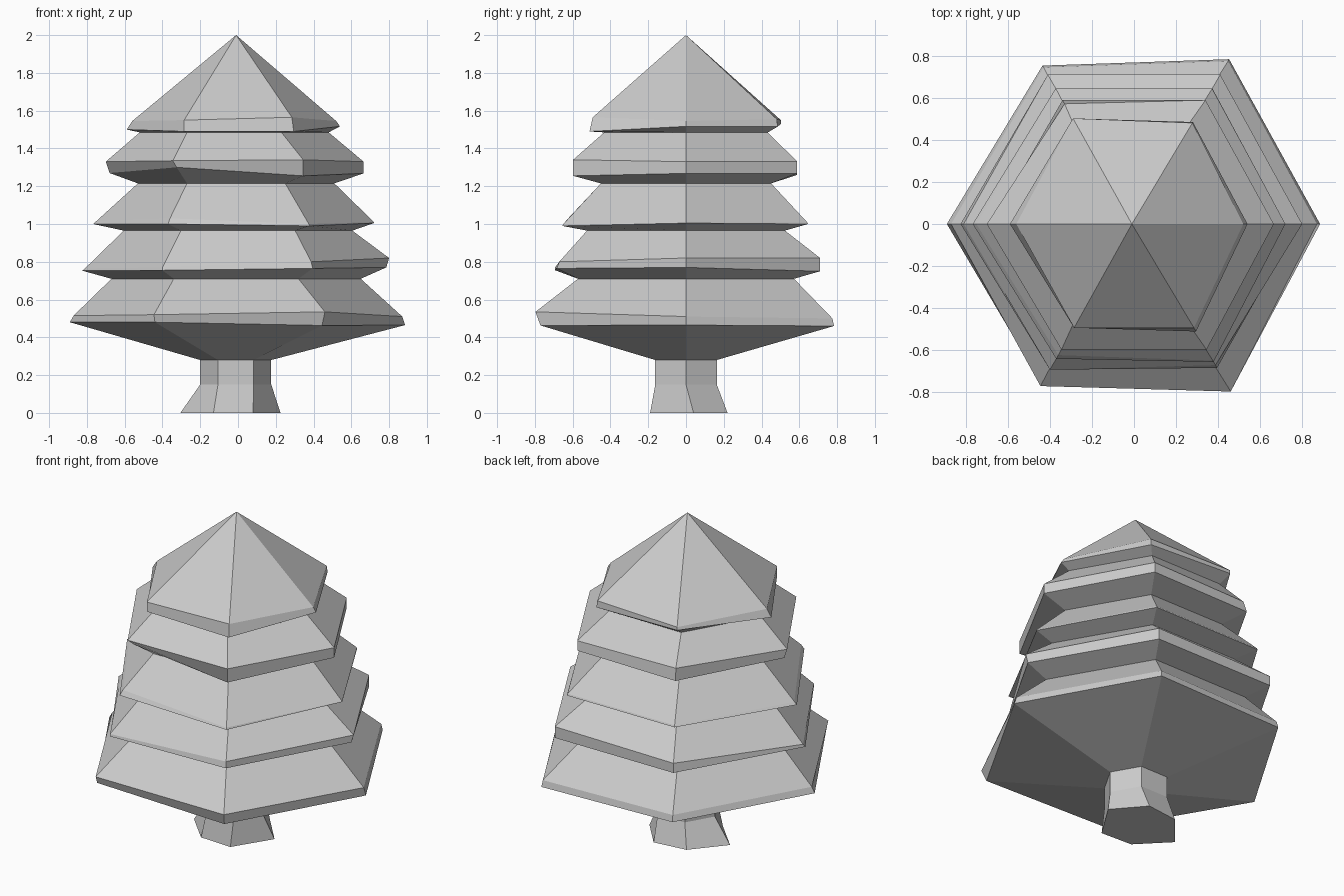
import bpy, bmesh
from math import cos, sin, radians

SIDES = 6


def ring(radii, heights, cx=0.0):
    """Six points round the axis; radii and heights may be one number or six."""
    r = radii if isinstance(radii, list) else [radii] * SIDES
    z = heights if isinstance(heights, list) else [heights] * SIDES
    return [(cx + r[i] * cos(radians(60 * i)), r[i] * sin(radians(60 * i)), z[i])
            for i in range(SIDES)]


def loft(name, rings, apex=None):
    """Skin a stack of rings; the last end is capped, the first meets an apex or a cap."""
    bm = bmesh.new()
    loops = [[bm.verts.new(p) for p in r] for r in rings]
    for a, b in zip(loops, loops[1:]):
        for i in range(SIDES):
            j = (i + 1) % SIDES
            bm.faces.new((a[i], a[j], b[j], b[i]))
    if apex:
        tip = bm.verts.new(apex)
        for i in range(SIDES):
            bm.faces.new((tip, loops[0][(i + 1) % SIDES], loops[0][i]))
    else:
        bm.faces.new(loops[0])
    bm.faces.new(loops[-1])
    bmesh.ops.recalc_face_normals(bm, faces=bm.faces)
    me = bpy.data.meshes.new(name)
    bm.to_mesh(me)
    bm.free()
    ob = bpy.data.objects.new(name, me)
    bpy.context.collection.objects.link(ob)
    return ob


# Each tier: uneven upper rim (radii, heights), lower rim (radii, heights), neck below
tiers = [
    ([.52, .555, .58, .56, .57, .57], [1.545, 1.555, 1.55, 1.545, 1.55, 1.565],
     [.54, .56, .58, .59, .57, .59], [1.517, 1.515, 1.53, 1.50, 1.49, 1.49], (.50, 1.485, -.02)),
    ([.665, .68, .66, .70, .69, .69], [1.33, 1.33, 1.33, 1.33, 1.335, 1.34],
     [.665, .68, .68, .68, .65, .69], [1.268, 1.268, 1.26, 1.27, 1.30, 1.255], (.52, 1.215, -.01)),
    ([.72, .74, .74, .75, .72, .75], [1.01, 1.01, 1.01, 1.015, 1.03, 1.00],
     [.72, .745, .745, .767, .74, .757], [1.005, 1.0, 1.0, 1.0, 1.0, .99], (.605, .965, 0)),
    ([.80, .82, .82, .81, .80, .775], [.82, .82, .81, .765, .77, .80],
     [.785, .82, .82, .825, .80, .79], [.77, .75, .75, .753, .755, .765], (.66, .71, -.01)),
    ([.87, .895, .86, .87, .89, .92], [.51, .50, .505, .515, .52, .535],
     [.885, .905, .87, .89, .88, .89], [.465, .46, .465, .48, .48, .463], (.188, .28, -.012)),
]

# Foliage: one stepped six-sided skin from the tip down to the trunk
rings = []
for ru, zu, rl, zl, neck in tiers:
    rings += [ring(ru, zu), ring(rl, zl), ring(*neck)]
loft("foliage", rings, apex=(-.01, 0, 2.0))

# Trunk: straight six-sided post with an uneven flared foot
foot = [(.225, .04, 0), (.07, .22, 0), (-.14, .195, 0),
        (-.305, 0, 0), (-.13, -.18, 0), (.08, -.19, 0)]
loft("trunk", [ring(.188, .28, -.012), ring(.188, .15, -.012), foot])
